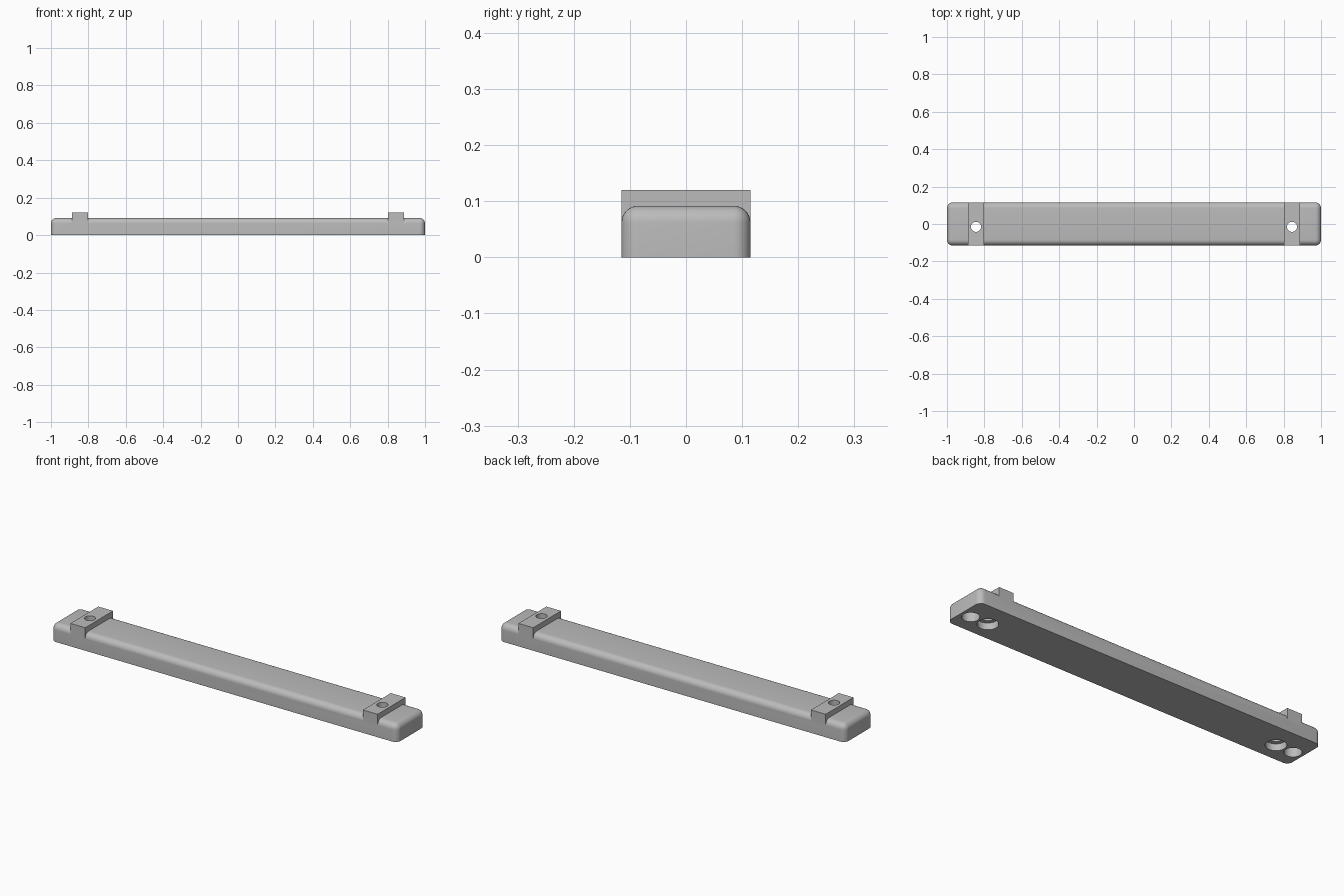
import bpy
import bmesh
import math

cube = bpy.data.objects.get("Cube")
if cube:
    bpy.data.objects.remove(cube, do_unlink=True)

LENGTH, DEPTH, HEIGHT = 2.0, 0.23, 0.092
FILLET = 0.03
PAD_X, PAD_WIDTH, PAD_TOP, PAD_BASE = 0.845, 0.085, 0.12, 0.062
HOLE_Y = -0.015
SOCKET_X = 0.945

grey = bpy.data.materials.new("light grey")
grey.use_nodes = True
grey.diffuse_color = (0.5, 0.5, 0.5, 1)
grey.node_tree.nodes["Principled BSDF"].inputs["Base Color"].default_value = (0.5, 0.5, 0.5, 1)


def finish(name, bm):
    mesh = bpy.data.meshes.new(name)
    bm.to_mesh(mesh)
    bm.free()
    mesh.materials.append(grey)
    obj = bpy.data.objects.new(name, mesh)
    bpy.context.collection.objects.link(obj)
    return obj


def box(name, x, width, depth, z0, z1, fillet=0):
    bm = bmesh.new()
    bmesh.ops.create_cube(bm, size=1)
    for v in bm.verts:
        v.co = (x + v.co.x * width, v.co.y * depth, z0 + (v.co.z + 0.5) * (z1 - z0))
    if fillet:
        # Round everything except the flat underside
        edges = [e for e in bm.edges if max(v.co.z for v in e.verts) > z0 + 0.001]
        bmesh.ops.bevel(bm, geom=edges, offset=fillet, segments=8,
                        profile=0.5, affect='EDGES', clamp_overlap=True)
    return finish(name, bm)


def cylinder(name, x, radius, z0, z1):
    bm = bmesh.new()
    bmesh.ops.create_cone(bm, cap_ends=True, segments=40, radius1=radius,
                          radius2=radius, depth=z1 - z0)
    bmesh.ops.translate(bm, verts=bm.verts, vec=(x, HOLE_Y, (z0 + z1) / 2))
    return finish(name, bm)


def combine(target, tool, operation):
    mod = target.modifiers.new(tool.name, 'BOOLEAN')
    mod.operation = operation
    mod.solver = 'EXACT'
    mod.object = tool
    bpy.context.view_layer.objects.active = target
    bpy.ops.object.modifier_apply(modifier=mod.name)
    bpy.data.objects.remove(tool, do_unlink=True)


# Long bar with rounded top and corners
bar = box("handle_bar", 0, LENGTH, DEPTH, 0, HEIGHT, FILLET)

for side in (-1, 1):
    # Raised mounting pad across the bar
    combine(bar, box("mounting_pad", side * PAD_X, PAD_WIDTH, DEPTH, PAD_BASE, PAD_TOP), 'UNION')
    # Through hole, its counterbore, and the blind socket near the end
    combine(bar, cylinder("screw_hole", side * PAD_X, 0.027, -0.1, 0.2), 'DIFFERENCE')
    combine(bar, cylinder("counterbore", side * PAD_X, 0.049, -0.1, 0.035), 'DIFFERENCE')
    combine(bar, cylinder("end_socket", side * SOCKET_X, 0.041, -0.1, 0.06), 'DIFFERENCE')

# Smooth fillets and bores, crisp edges elsewhere
bpy.ops.object.select_all(action='DESELECT')
bar.select_set(True)
bpy.context.view_layer.objects.active = bar
bpy.ops.object.shade_smooth_by_angle(angle=math.radians(30))
